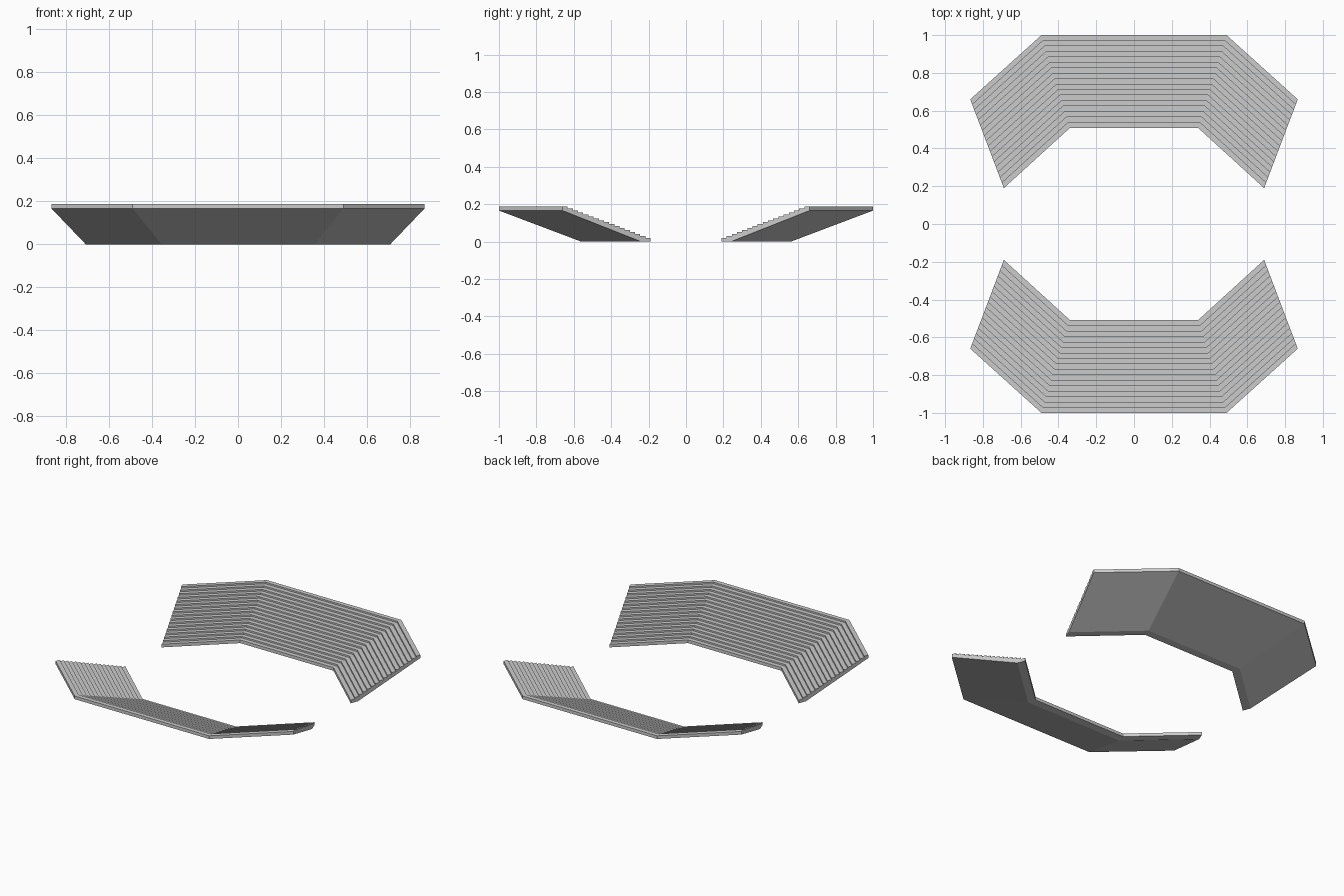
import bpy, bmesh
from mathutils import Vector

if "Cube" in bpy.data.objects:
    bpy.data.objects.remove(bpy.data.objects["Cube"])

STEPS = 17
RISE = 0.187 / (STEPS + 1)

# Plan corners of one stand: front (low) edge and back (high) edge
inner = [(-0.689, 0.19), (-0.34, 0.508), (0.34, 0.508), (0.689, 0.19)]
outer = [(-0.867, 0.66), (-0.49, 1.0), (0.49, 1.0), (0.867, 0.66)]

# Stepped cross-section: (fraction from inner to outer edge, height)
profile = [(0, 0)]
for i in range(STEPS):
    z = RISE * (i + 2)
    profile += [(i / STEPS, z), ((i + 1) / STEPS, z)]
profile += [(1, RISE * (STEPS - 1)), (0.105, 0)]


def make_stand(name, side):
    """Sweep the stepped section along the angled plan, mitred at corners."""
    bm = bmesh.new()
    rings = []
    for a, b in zip(inner, outer):
        a, b = Vector(a), Vector(b)
        ring = []
        for t, z in profile:
            p = a.lerp(b, t)
            ring.append(bm.verts.new((p.x, p.y * side, z)))
        rings.append(ring)
    n = len(profile)
    for r, s in zip(rings, rings[1:]):
        for i in range(n):
            j = (i + 1) % n
            bm.faces.new((r[i], r[j], s[j], s[i]))
    # End walls
    bm.faces.new(rings[0])
    bm.faces.new(rings[-1])
    bmesh.ops.recalc_face_normals(bm, faces=bm.faces)
    mesh = bpy.data.meshes.new(name)
    bm.to_mesh(mesh)
    bm.free()
    bpy.context.collection.objects.link(bpy.data.objects.new(name, mesh))


# Two facing stands
make_stand("back_seating_stand", 1)
make_stand("front_seating_stand", -1)
